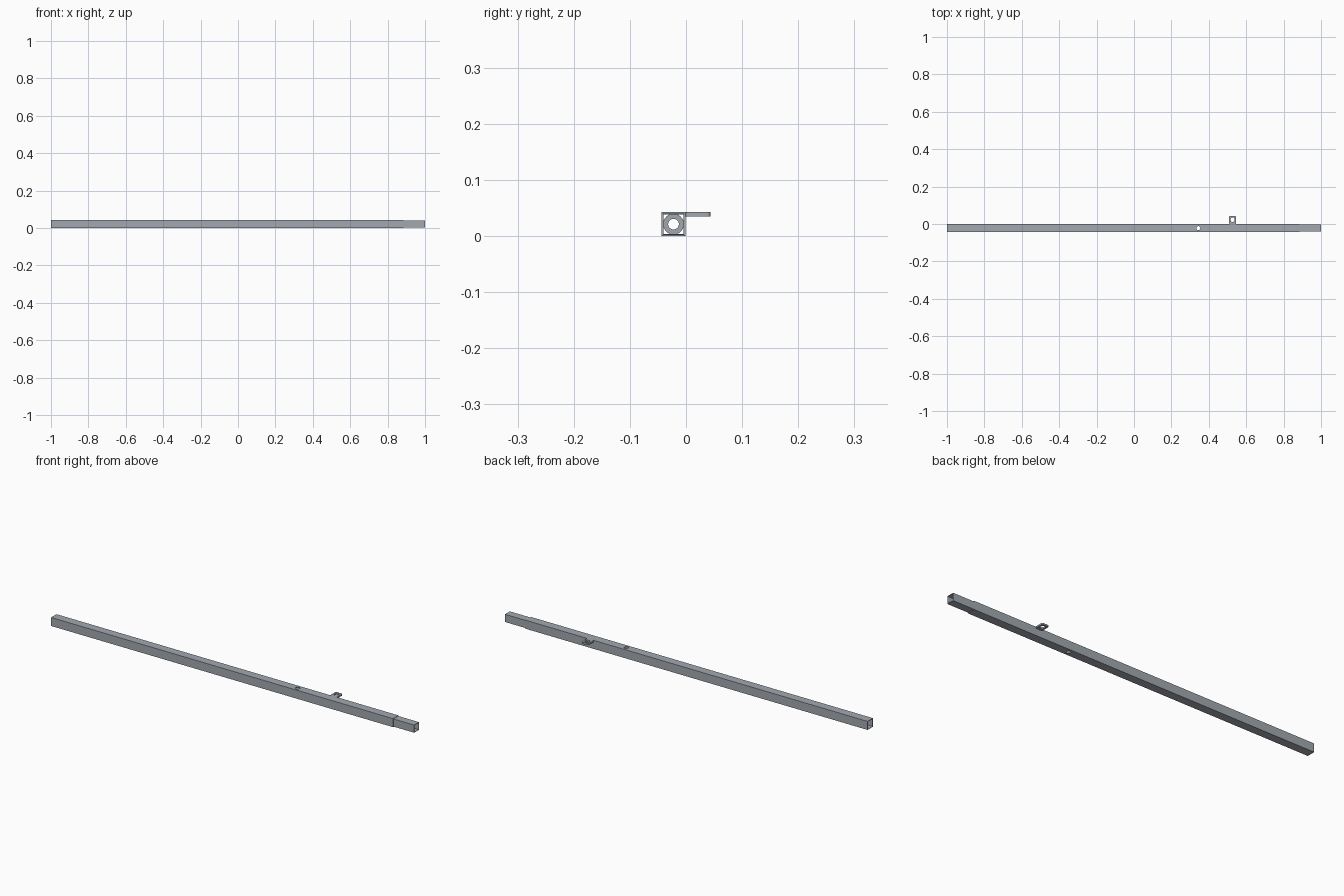
import bpy, bmesh, math

if "Cube" in bpy.data.objects:
    bpy.data.objects.remove(bpy.data.objects["Cube"])

S = 0.0425                    # outer width of the main tube
CY, CZ = -0.0435 + S / 2, S / 2

# blue-grey steel shared by all parts
steel = bpy.data.materials.new("steel")
steel.diffuse_color = (0.36, 0.395, 0.435, 1)
steel.use_nodes = True
steel.node_tree.nodes["Principled BSDF"].inputs["Base Color"].default_value = steel.diffuse_color


def rounded_rect(w, h, r, n=6):
    """Outline of a rectangle with rounded corners, centred on the origin."""
    if r == 0:
        return [(w/2, h/2), (-w/2, h/2), (-w/2, -h/2), (w/2, -h/2)]
    pts = []
    for k, (sx, sy) in enumerate([(1, 1), (-1, 1), (-1, -1), (1, -1)]):
        for i in range(n + 1):
            a = math.pi / 2 * (k + i / n)
            pts.append((sx * (w/2 - r) + r * math.cos(a),
                        sy * (h/2 - r) + r * math.sin(a)))
    return pts


def circle(r, n=32):
    return [(r * math.cos(2 * math.pi * i / n), r * math.sin(2 * math.pi * i / n))
            for i in range(n)]


def square(w):
    return rounded_rect(w, w, 0)


def finish(name, bm):
    bmesh.ops.recalc_face_normals(bm, faces=bm.faces)
    me = bpy.data.meshes.new(name)
    bm.to_mesh(me)
    bm.free()
    me.materials.append(steel)
    ob = bpy.data.objects.new(name, me)
    bpy.context.collection.objects.link(ob)
    return ob


def sleeve(name, outer, inner, x0, x1):
    """Hollow section along x between two outlines with matching point counts."""
    bm = bmesh.new()
    loops = [[bm.verts.new((x, CY + a, CZ + b)) for a, b in outline]
             for outline, x in ((outer, x0), (outer, x1), (inner, x1), (inner, x0))]
    n = len(outer)
    for k in range(4):
        p, q = loops[k], loops[(k + 1) % 4]
        for i in range(n):
            j = (i + 1) % n
            bm.faces.new((p[i], p[j], q[j], q[i]))
    return finish(name, bm)


def prism(name, outline, centre, z0, z1):
    """Solid outline extruded upwards."""
    bm = bmesh.new()
    f = bm.faces.new([bm.verts.new((centre[0] + a, centre[1] + b, z0)) for a, b in outline])
    ext = bmesh.ops.extrude_face_region(bm, geom=[f])
    top = [v for v in ext["geom"] if isinstance(v, bmesh.types.BMVert)]
    bmesh.ops.translate(bm, verts=top, vec=(0, 0, z1 - z0))
    # the starting face stays as the bottom cap
    if not f.is_valid or len(bm.faces) < len(outline) + 2:
        bm.faces.new([v for v in bm.verts if v not in top])
    return finish(name, bm)


def cut(target, cutter):
    mod = target.modifiers.new("cut", "BOOLEAN")
    mod.operation, mod.solver, mod.object = "DIFFERENCE", "EXACT", cutter
    bpy.context.view_layer.objects.active = target
    bpy.ops.object.modifier_apply(modifier=mod.name)
    bpy.data.objects.remove(cutter)


# main square tube with a vertical through hole
tube = sleeve("main_tube", square(S), square(S - 0.004), -1, 0.885)
cut(tube, prism("hole_cutter", circle(0.0105), (0.344, CY), -0.02, 0.07))

# smaller tube telescoping out of the right end
sleeve("insert_tube", square(0.0382), square(0.0350), 0.78, 1.0)

# round bush inside, behind the insert
bush = sleeve("inner_bush", circle(0.0185), circle(0.0095), 0.76, 0.78)

# slotted lug on the back, flush with the tube top
lug = prism("slotted_lug", rounded_rect(0.037, 0.0445, 0.006), (0.527, 0.02125), S - 0.008, S)
cut(lug, prism("slot_cutter", rounded_rect(0.020, 0.025, 0.0095), (0.527, 0.0235), 0, 0.07))

# smooth the round surfaces, keep edges sharp
for ob in (tube, bush, lug):
    bpy.ops.object.select_all(action="DESELECT")
    ob.select_set(True)
    bpy.context.view_layer.objects.active = ob
    bpy.ops.object.shade_smooth_by_angle(angle=math.radians(30))
